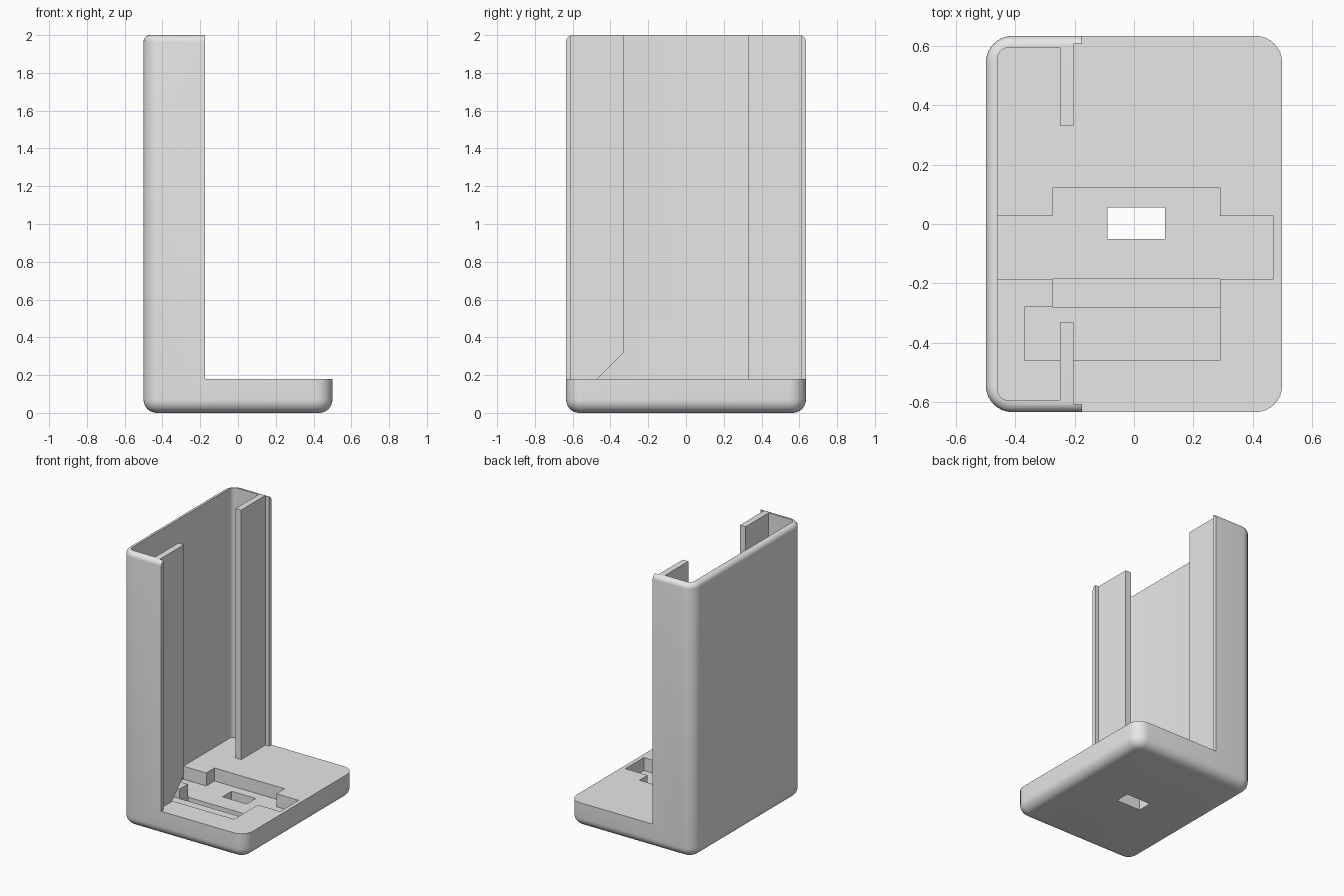
import bpy, bmesh, math
from mathutils import Vector

cube = bpy.data.objects.get("Cube")
if cube:
    bpy.data.objects.remove(cube, do_unlink=True)

FLOOR = 0.18   # top of the base plate
TOP = 2.0

grey = bpy.data.materials.new("light_grey")
grey.use_nodes = True
grey.diffuse_color = (0.8, 0.8, 0.8, 1)
grey.node_tree.nodes["Principled BSDF"].inputs["Base Color"].default_value = (0.8, 0.8, 0.8, 1)


def add_object(name, bm):
    bmesh.ops.recalc_face_normals(bm, faces=bm.faces)
    mesh = bpy.data.meshes.new(name)
    bm.to_mesh(mesh)
    bm.free()
    mesh.materials.append(grey)
    obj = bpy.data.objects.new(name, mesh)
    bpy.context.collection.objects.link(obj)
    return obj


def prism(name, points, direction):
    """Extrude a closed outline along a direction."""
    bm = bmesh.new()
    face = bm.faces.new([bm.verts.new(p) for p in points])
    ext = bmesh.ops.extrude_face_region(bm, geom=[face], use_keep_orig=True)
    verts = [g for g in ext["geom"] if isinstance(g, bmesh.types.BMVert)]
    bmesh.ops.translate(bm, vec=Vector(direction), verts=verts)
    return add_object(name, bm)


def upright(name, outline, z0, z1):
    return prism(name, [(x, y, z0) for x, y in outline], (0, 0, z1 - z0))


def rect(x0, x1, y0, y1):
    return [(x0, y0), (x1, y0), (x1, y1), (x0, y1)]


def carve(body, cutter):
    cutter.hide_render = True
    mod = body.modifiers.new("cut", 'BOOLEAN')
    mod.operation = 'DIFFERENCE'
    mod.solver = 'EXACT'
    mod.object = cutter
    bpy.context.view_layer.objects.active = body
    bpy.ops.object.modifier_apply(modifier=mod.name)
    bpy.data.objects.remove(cutter, do_unlink=True)


# Solid block with rounded corners, a full bottom fillet and a small top fillet
bm = bmesh.new()
bmesh.ops.create_cube(bm, size=1)
for v in bm.verts:
    v.co = (v.co.x, v.co.y * 1.27, (v.co.z + 0.5) * TOP)


def round_edges(test, radius, segments):
    edges = [e for e in bm.edges if test(*e.verts)]
    bmesh.ops.bevel(bm, geom=edges, offset=radius, segments=segments,
                    profile=0.5, affect='EDGES')


round_edges(lambda a, b: abs(a.co.z - b.co.z) > 1, 0.09, 8)
round_edges(lambda a, b: max(a.co.z, b.co.z) < 0.001, 0.07, 8)
round_edges(lambda a, b: min(a.co.z, b.co.z) > TOP - 0.001, 0.035, 6)
body = add_object("dock_body", bm)

# Hollow behind the guide lips plus all the open space in front of the wall
r = 0.035
corner = [(-0.46 + r - r * math.sin(t), 0.595 - r + r * math.cos(t))
          for t in (math.pi / 2 * (1 - i / 5) for i in range(6))]
half = corner + [(-0.25, 0.595), (-0.25, 0.33), (-0.205, 0.33),
                 (-0.205, 0.608), (-0.175, 0.608), (-0.175, 0.8), (0.7, 0.8)]
outline = half + [(x, -y) for x, y in reversed(half)]
carve(body, upright("hollow", outline, FLOOR, 2.2))

# Slanted foot of the right guide lip
wedge = [(-0.47, FLOOR), (-0.30, FLOOR), (-0.30, 0.35)]
carve(body, prism("lip_notch", [(-0.26, y, z) for y, z in wedge], (0.065, 0, 0)))

# Stepped recesses in the base plate
rim = FLOOR + 0.004
carve(body, upright("cable_trench", rect(-0.275, 0.29, -0.28, -0.185), 0.05, rim))
plug = [(-0.46, -0.185), (0.47, -0.185), (0.47, 0.027), (0.29, 0.027),
        (0.29, 0.122), (-0.275, 0.122), (-0.275, 0.027), (-0.46, 0.027)]
carve(body, upright("plug_recess", plug, 0.085, rim))
carve(body, upright("side_recess", rect(-0.37, 0.29, -0.46, -0.28), 0.11, rim))

# Opening through the base
carve(body, upright("through_hole", rect(-0.09, 0.105, -0.05, 0.055), -0.1, 0.12))

for o in bpy.context.selected_objects:
    o.select_set(False)
body.select_set(True)
bpy.context.view_layer.objects.active = body
bpy.ops.object.shade_smooth_by_angle(angle=math.radians(30))
